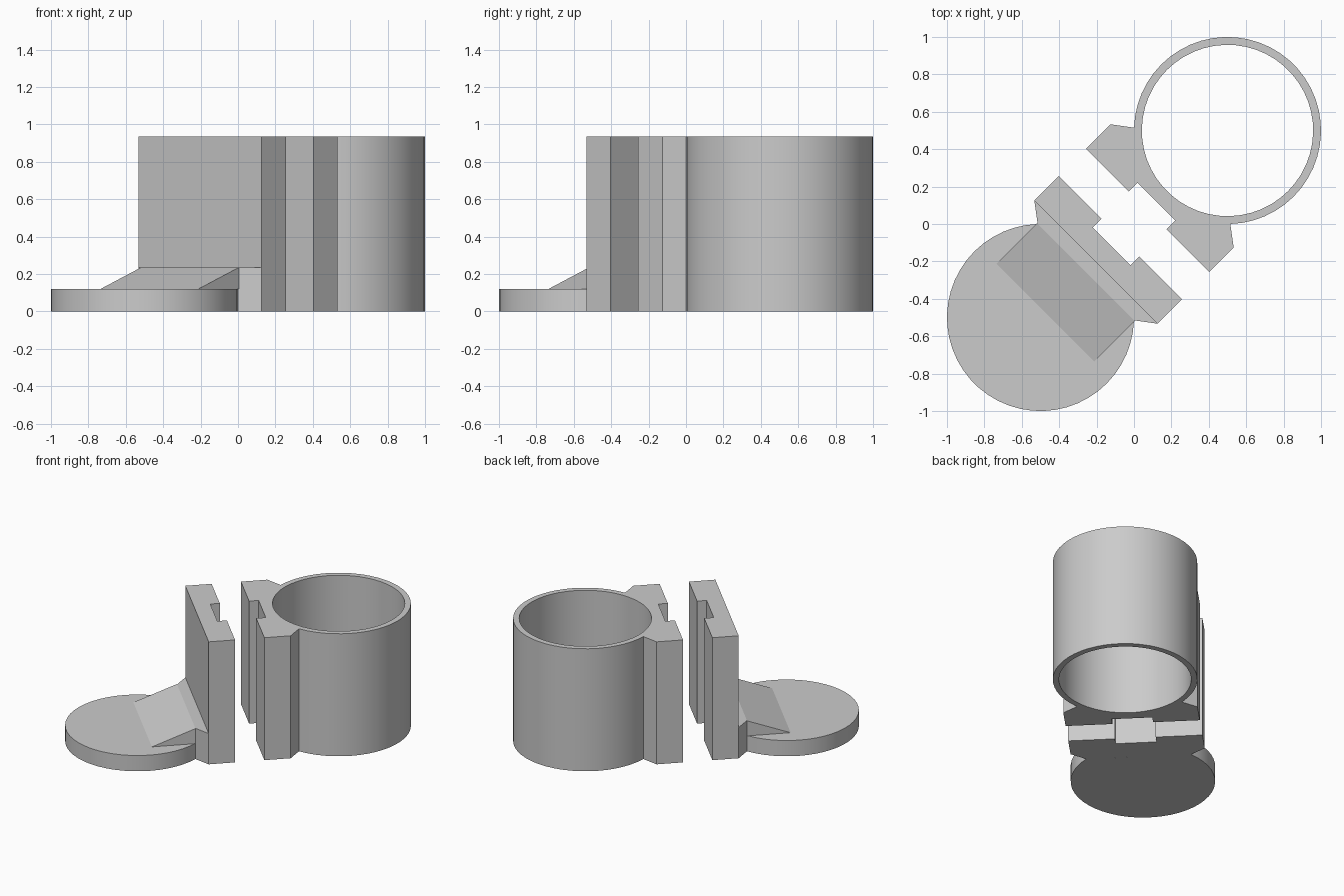
import bpy
import bmesh
from math import sin, cos, radians
from mathutils import Matrix, Vector

if "Cube" in bpy.data.objects:
    bpy.data.objects.remove(bpy.data.objects["Cube"], do_unlink=True)

grey = bpy.data.materials.new("grey plastic")
grey.use_nodes = True
grey.diffuse_color = (0.6, 0.6, 0.6, 1)
grey.node_tree.nodes["Principled BSDF"].inputs["Base Color"].default_value = (0.6, 0.6, 0.6, 1)

# The whole holder is built along its own axis, then turned 45 degrees
TURN = Matrix.Rotation(radians(-45), 4, 'Z')
# Stands a side profile (depth, height) up so that it extrudes across the width
SIDE = Matrix(((0, 0, 1, 0), (1, 0, 0, 0), (0, 1, 0, 0), (0, 0, 0, 1)))
# Lays a profile (width, height) so that it extrudes along the depth
FRONT = Matrix(((1, 0, 0, 0), (0, 0, 1, 0), (0, 1, 0, 0), (0, 0, 0, 1)))

HEIGHT = 0.935
CENTRE = 0.707
RADIUS = 0.5
BORE = 0.458
STEP = 0.235
FOOT = 0.12


def prism(name, loops, low, high, frame=Matrix()):
    """Extrude an outline, with optional hole loops, from low to high."""
    bm = bmesh.new()
    for loop in loops:
        verts = [bm.verts.new((a, b, low)) for a, b in loop]
        for i, v in enumerate(verts):
            bm.edges.new((verts[i - 1], v))
    bmesh.ops.triangle_fill(bm, use_beauty=True, edges=bm.edges[:], normal=(0, 0, 1))
    ext = bmesh.ops.extrude_face_region(bm, geom=bm.faces[:], use_keep_orig=True)
    moved = [g for g in ext["geom"] if isinstance(g, bmesh.types.BMVert)]
    bmesh.ops.translate(bm, verts=moved, vec=Vector((0, 0, high - low)))
    bm.transform(TURN @ frame)
    bmesh.ops.recalc_face_normals(bm, faces=bm.faces[:])
    mesh = bpy.data.meshes.new(name)
    bm.to_mesh(mesh)
    bm.free()
    mesh.materials.append(grey)
    obj = bpy.data.objects.new(name, mesh)
    bpy.context.collection.objects.link(obj)
    return obj


def arc(x, y, radius, start, end, count):
    angles = [radians(start + (end - start) * i / count) for i in range(count + 1)]
    return [(x + radius * cos(a), y + radius * sin(a)) for a in angles]


def circle(x, y, radius, count):
    return arc(x, y, radius, 0, 360, count)[:-1]


def mirrored(half):
    return half + [(-a, b) for a, b in reversed(half)]


def flipped(loop):
    return [(a, -b) for a, b in loop]


# Shared outlines: slotted flange, and the round body open toward the flange
flange = [(-0.466, 0.288), (-0.466, 0.103), (-0.142, 0.103), (-0.142, 0.17)]
body = arc(0, CENTRE, RADIUS, -43.3, 223.3, 37)

# Round cup holder with its slotted flange
cup = prism("ring_holder", [body + mirrored(flange), circle(0, CENTRE, BORE, 50)], 0, HEIGHT)

# Matching mounting plate with a screw hole
plate = prism("mounting_plate", [flipped(mirrored(flange))], 0, HEIGHT)
drill = prism("screw_hole_cutter", [circle(0, 0.59, 0.047, 24)], -0.4, -0.05, FRONT)
drill.hide_render = True
cut = plate.modifiers.new("screw_hole", 'BOOLEAN')
cut.operation = 'DIFFERENCE'
cut.solver = 'EXACT'
cut.object = drill
bpy.context.view_layer.objects.active = plate
bpy.ops.object.modifier_apply(modifier=cut.name)
bpy.data.objects.remove(drill, do_unlink=True)

# Disc foot, the flared block joining it to the plate, and the sloped gusset
foot = prism("disc_foot", [flipped(body)], 0, FOOT)
flare = prism("flared_block", [flipped(mirrored([(-0.364, 0.364), (-0.466, 0.288)]))], 0, STEP)
gusset = prism("sloped_gusset", [[(-0.67, FOOT), (-0.364, FOOT), (-0.364, STEP)]],
               -0.37, 0.37, SIDE)

# Smooth the round walls, keep the corners crisp
bpy.ops.object.select_all(action='DESELECT')
for part in (cup, plate, foot, flare, gusset):
    part.select_set(True)
bpy.context.view_layer.objects.active = cup
bpy.ops.object.shade_smooth_by_angle(angle=radians(25))
